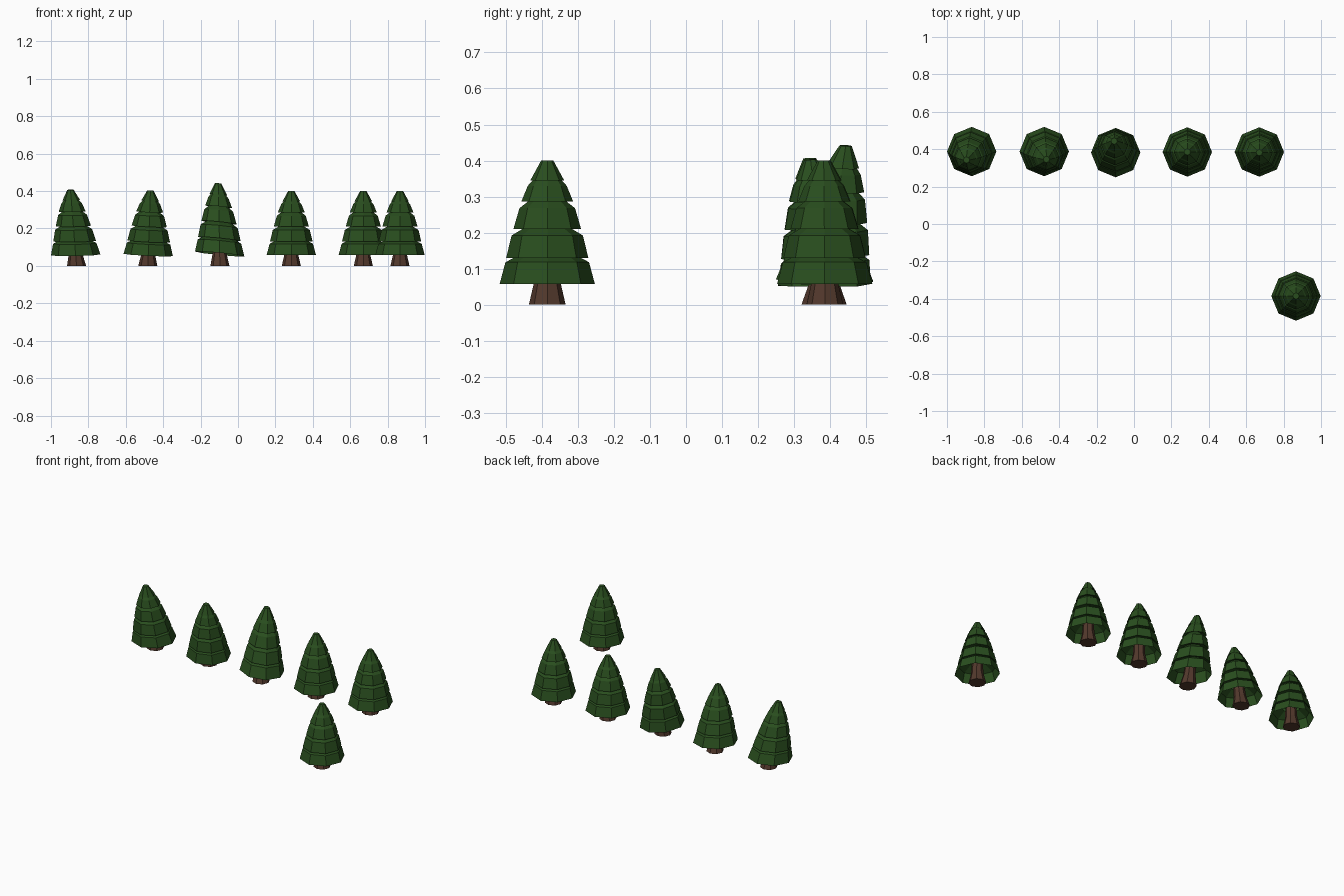
import bpy, bmesh
from math import cos, sin, pi

if "Cube" in bpy.data.objects:
    bpy.data.objects.remove(bpy.data.objects["Cube"])

SIDES = 8


def material(name, rgb):
    m = bpy.data.materials.new(name)
    m.diffuse_color = (*rgb, 1)
    m.use_nodes = True
    m.node_tree.nodes["Principled BSDF"].inputs["Base Color"].default_value = m.diffuse_color
    return m


GREEN = material("needle green", (0.022, 0.075, 0.013))
BROWN = material("bark brown", (0.085, 0.040, 0.025))

# Foliage tiers: rim radius, rim height, shoulder radius, shoulder height
TIERS = [
    (0.132, 0.058, 0.116, 0.118),
    (0.114, 0.130, 0.099, 0.192),
    (0.094, 0.210, 0.077, 0.268),
    (0.072, 0.286, 0.054, 0.330),
    (0.047, 0.345, 0.017, 0.400),
]
foliage_profile = []
for i, (r, z, rs, zs) in enumerate(TIERS):
    foliage_profile += [(r, z), (rs, zs)]
    if i < len(TIERS) - 1:
        foliage_profile.append((rs * 0.5, zs + 0.03))
trunk_profile = [(0.051, 0.0), (0.036, 0.065), (0.032, 0.15)]


def lathe(name, profile, mat, place, cap_start, cap_end):
    """Turn a profile into a faceted ring surface; place() bends each point."""
    bm = bmesh.new()
    rings = []
    for r, z in profile:
        rings.append([bm.verts.new(place(r * cos(2 * pi * k / SIDES),
                                         r * sin(2 * pi * k / SIDES), z))
                      for k in range(SIDES)])
    for a, b in zip(rings, rings[1:]):
        for k in range(SIDES):
            n = (k + 1) % SIDES
            bm.faces.new((a[k], a[n], b[n], b[k]))
    if cap_start:
        bm.faces.new(rings[0][::-1])
    if cap_end:
        bm.faces.new(rings[-1])
    me = bpy.data.meshes.new(name)
    bm.to_mesh(me)
    bm.free()
    me.materials.append(mat)
    ob = bpy.data.objects.new(name, me)
    bpy.context.collection.objects.link(ob)
    return ob


def tree(n, x0, y0, lean_x, lean_y, tilt_x, tilt_y, height):
    def bend(x, y, z):
        # Crown drifts sideways with height, rims tilt, trunk foot stays level
        t = (z - 0.06) / 0.345
        grow = min(1.0, z / 0.06)
        zz = z * height / 0.405 + grow * (tilt_x * x + tilt_y * y)
        return (x0 + x + lean_x * t, y0 + y + lean_y * t, max(0.0, zz))

    lathe(f"tree_{n}_trunk", trunk_profile, BROWN, bend, True, True)
    lathe(f"tree_{n}_foliage", foliage_profile, GREEN, bend, False, True)


# Back row of five, then the lone tree at front right
tree(1, -0.868, 0.387, -0.028, -0.045, 0.02, 0.05, 0.412)
tree(2, -0.480, 0.387, 0.012, -0.042, -0.05, 0.04, 0.408)
tree(3, -0.098, 0.382, -0.008, 0.062, -0.10, -0.05, 0.447)
tree(4, 0.285, 0.385, 0.000, 0.000, 0.0, 0.0, 0.405)
tree(5, 0.670, 0.385, 0.000, -0.003, 0.0, 0.0, 0.405)
tree(6, 0.866, -0.385, 0.000, 0.000, 0.0, 0.0, 0.405)
